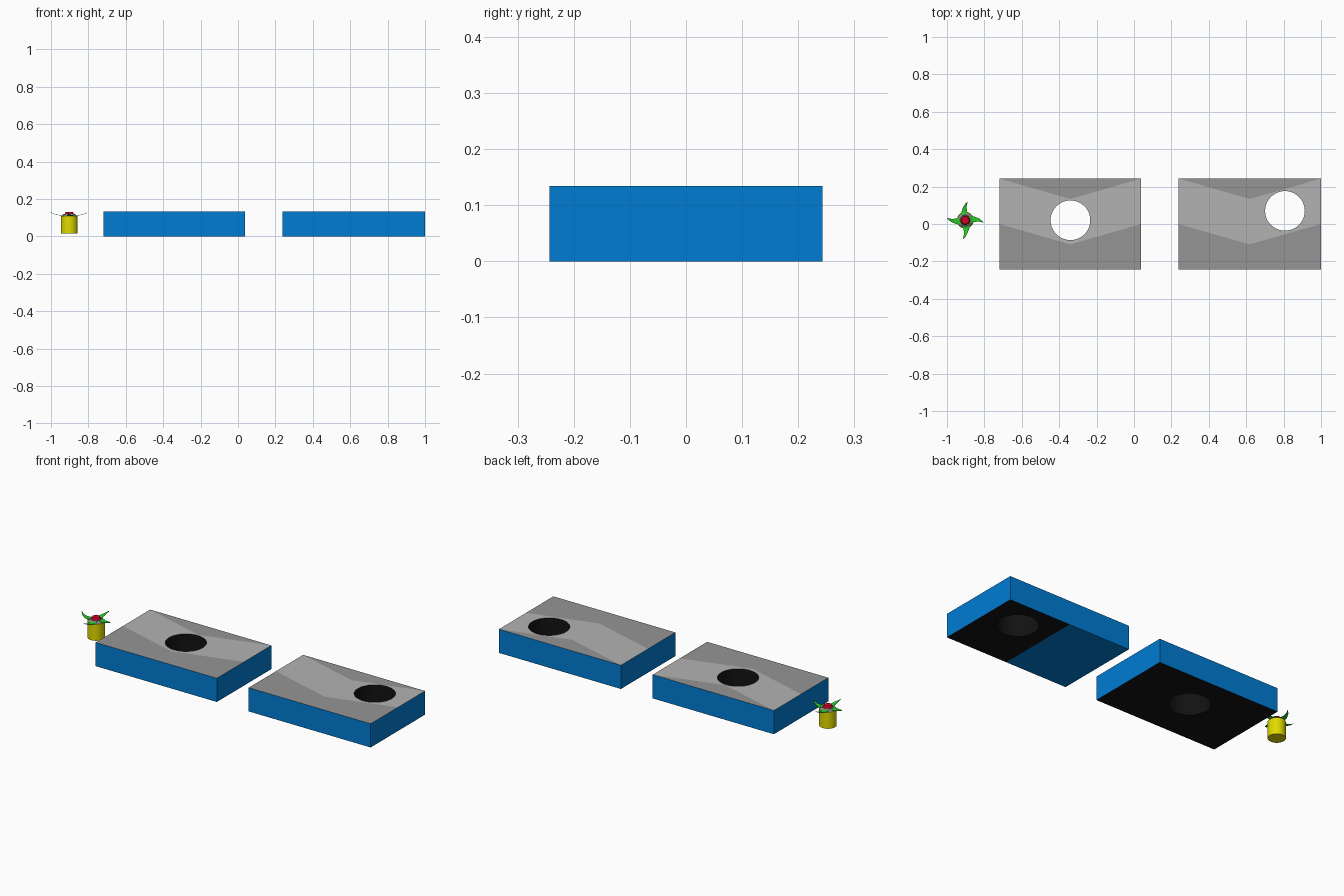
import bpy, bmesh
from math import sin, cos, pi
from mathutils import Vector, Matrix

if "Cube" in bpy.data.objects:
    bpy.data.objects.remove(bpy.data.objects["Cube"])


def material(name, rgb):
    m = bpy.data.materials.new(name)
    m.diffuse_color = (*rgb, 1)
    m.use_nodes = True
    m.node_tree.nodes["Principled BSDF"].inputs["Base Color"].default_value = m.diffuse_color
    return m


BLUE = material("blue", (0.0, 0.2, 0.65))
DARK_GREY = material("dark_grey", (0.3, 0.3, 0.3))
LIGHT_GREY = material("light_grey", (0.45, 0.45, 0.45))
BLACK = material("black", (0.006, 0.006, 0.006))
YELLOW = material("yellow", (0.75, 0.7, 0.0))
GREEN = material("green", (0.02, 0.6, 0.02))
RED = material("red", (0.65, 0.0, 0.02))
BLOCK_MATS = [BLUE, DARK_GREY, LIGHT_GREY, BLACK]


def make_object(name, bm, mats):
    bmesh.ops.recalc_face_normals(bm, faces=bm.faces)
    mesh = bpy.data.meshes.new(name)
    bm.to_mesh(mesh)
    bm.free()
    for m in mats:
        mesh.materials.append(m)
    ob = bpy.data.objects.new(name, mesh)
    bpy.context.collection.objects.link(ob)
    return ob


def cylinder(name, x, y, z0, z1, r0, r1, mat, sides):
    bm = bmesh.new()
    bmesh.ops.create_cone(bm, cap_ends=True, segments=sides, radius1=r0, radius2=r1,
                          depth=z1 - z0, matrix=Matrix.Translation((x, y, (z0 + z1) / 2)))
    ob = make_object(name, bm, [mat])
    bpy.context.view_layer.objects.active = ob
    ob.select_set(True)
    bpy.ops.object.shade_smooth_by_angle()
    ob.select_set(False)
    return ob


def board(name, x0, x1, hole, left_bottom):
    """Block with a chevron on top and a round hole right through it."""
    bm = bmesh.new()
    xm, d, h = (x0 + x1) / 2, 0.243, 0.134
    v = {k: bm.verts.new(co) for k, co in {
        "l1": (x0, -d, h), "l2": (x0, 0, h), "l3": (x0, d, h),
        "r1": (x1, -d, h), "r2": (x1, 0, h), "r3": (x1, d, h),
        "m1": (xm, -0.109, h), "m2": (xm, 0.134, h),
        "bl1": (x0, -d, 0), "bm1": (xm, -d, 0), "br1": (x1, -d, 0),
        "bl3": (x0, d, 0), "bm3": (xm, d, 0), "br3": (x1, d, 0)}.items()}
    for keys, mi in [("l1 r1 r2 m1 l2", 1), ("l2 m1 r2 r3 m2 l3", 2), ("l3 m2 r3", 1),
                     ("l1 bl1 bm1 br1 r1", 0), ("l3 r3 br3 bm3 bl3", 0),
                     ("l1 l2 l3 bl3 bl1", 0), ("r1 br1 br3 r3 r2", 0),
                     ("bl1 bl3 bm3 bm1", left_bottom), ("bm1 bm3 br3 br1", 3)]:
        bm.faces.new([v[k] for k in keys.split()]).material_index = mi
    ob = make_object(name, bm, BLOCK_MATS)

    # hole
    cutter = cylinder("hole_cutter", *hole, -0.1, 0.3, 0.106, 0.106, BLACK, 48)
    cutter.hide_render = True
    mod = ob.modifiers.new("hole", 'BOOLEAN')
    mod.operation, mod.solver, mod.object = 'DIFFERENCE', 'EXACT', cutter
    mod.material_mode = 'TRANSFER'
    bpy.context.view_layer.objects.active = ob
    bpy.ops.object.modifier_apply(modifier=mod.name)
    bpy.data.objects.remove(cutter)


board("left_board", -0.72, 0.038, (-0.34, 0.02), 3)
board("right_board", 0.237, 1.0, (0.807, 0.07), 0)

# small flower in a yellow pot
fx, fy = -0.902, 0.02
cylinder("pot", fx, fy, 0.015, 0.108, 0.045, 0.045, YELLOW, 24)
cylinder("flower_base", fx, fy, 0.108, 0.119, 0.042, 0.030, DARK_GREY, 24)
cylinder("flower_centre", fx, fy, 0.119, 0.131, 0.025, 0.020, RED, 24)

# pinwheel leaves: (outward, left edge, right edge, height)
STATIONS = [(0.020, 0.024, -0.016, 0.118), (0.045, 0.021, -0.010, 0.112),
            (0.068, 0.012, -0.007, 0.115), (0.086, 0.002, -0.009, 0.121),
            (0.098, -0.011, -0.013, 0.128)]
for i in range(4):
    bm = bmesh.new()
    rows = [[bm.verts.new((r, s, z)) for s in (a, b)] for r, a, b, z in STATIONS]
    for p, q in zip(rows, rows[1:]):
        bm.faces.new((p[0], p[1], q[1], q[0]))
    bmesh.ops.transform(bm, verts=bm.verts, matrix=Matrix.Translation((fx, fy, 0))
                        @ Matrix.Rotation(i * pi / 2, 4, 'Z'))
    leaf = make_object(f"leaf_{i + 1}", bm, [GREEN])
    leaf.modifiers.new("thickness", 'SOLIDIFY').thickness = 0.002
